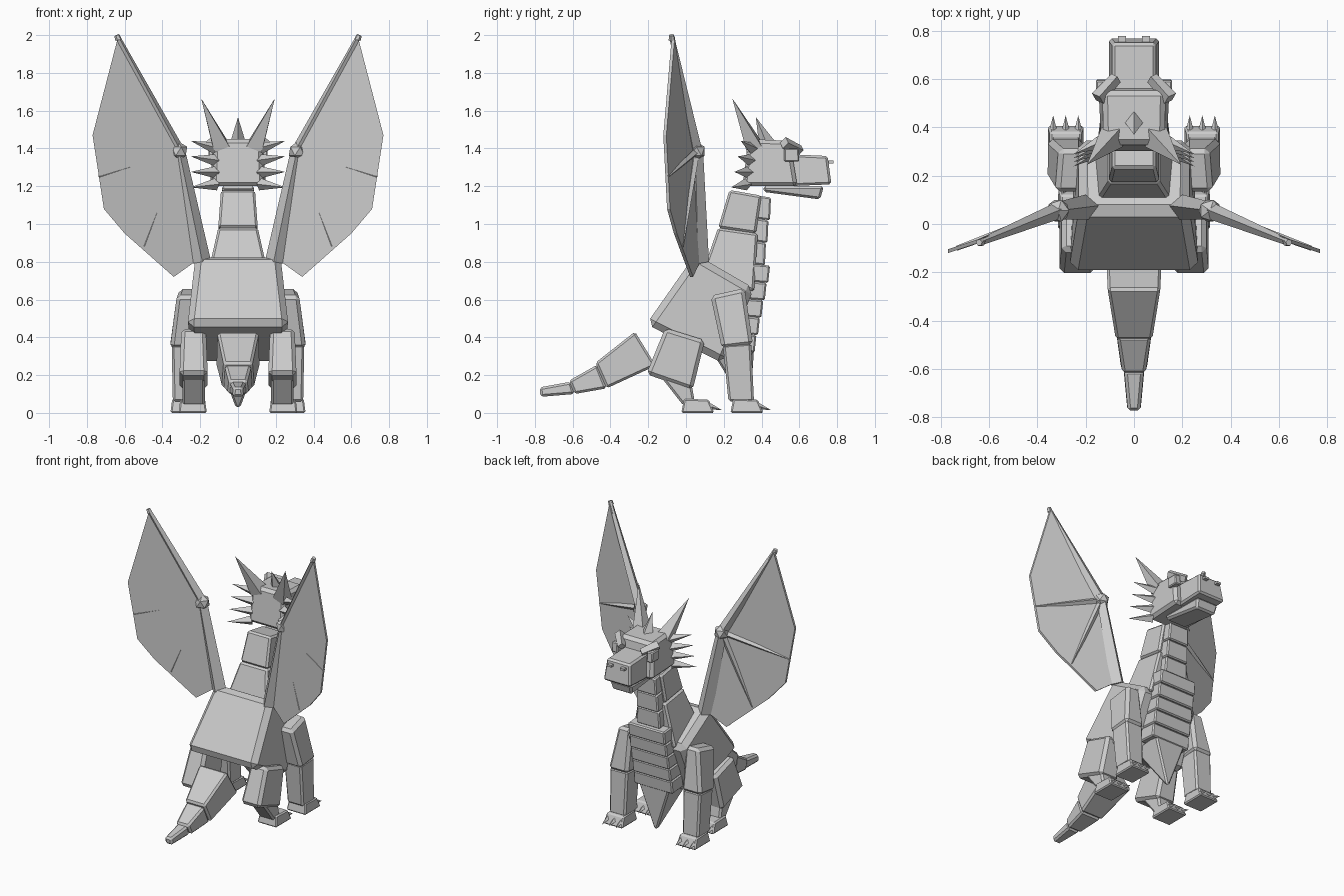
import bpy, bmesh
from mathutils import Vector

cube = bpy.data.objects.get("Cube")
if cube:
    bpy.data.objects.remove(cube)

grey = bpy.data.materials.new("stone grey")
grey.use_nodes = True
grey.diffuse_color = (0.6, 0.6, 0.6, 1)
grey.node_tree.nodes["Principled BSDF"].inputs["Base Color"].default_value = (0.6, 0.6, 0.6, 1)


def finish(name, bm, bevel=0.0):
    bmesh.ops.recalc_face_normals(bm, faces=bm.faces)
    mesh = bpy.data.meshes.new(name)
    bm.to_mesh(mesh)
    bm.free()
    mesh.materials.append(grey)
    ob = bpy.data.objects.new(name, mesh)
    bpy.context.collection.objects.link(ob)
    if bevel:
        mod = ob.modifiers.new("chamfer", 'BEVEL')
        mod.width = bevel
        mod.segments = 1
        mod.limit_method = 'ANGLE'
    return ob


def slab(name, side, half, x=0.0, bevel=0.012):
    """Block from a side outline of (y, z); half width and centre x may vary per point."""
    n = len(side)
    half = half if isinstance(half, (list, tuple)) else [half] * n
    x = x if isinstance(x, (list, tuple)) else [x] * n
    bm = bmesh.new()
    rings = [[bm.verts.new((x[i] + s * half[i], y, z)) for i, (y, z) in enumerate(side)]
             for s in (-1, 1)]
    for r in rings:
        bm.faces.new(r)
    for i in range(n):
        j = (i + 1) % n
        bm.faces.new((rings[0][i], rings[0][j], rings[1][j], rings[1][i]))
    return finish(name, bm, bevel)


def rod(name, a, b, r1, r2, sides=4):
    """Tapered rod or spike from a to b."""
    a, b = Vector(a), Vector(b)
    bm = bmesh.new()
    bmesh.ops.create_cone(bm, cap_ends=True, segments=sides, radius1=r1, radius2=r2,
                          depth=(b - a).length)
    rot = (b - a).to_track_quat('Z', 'Y').to_matrix().to_4x4()
    bmesh.ops.transform(bm, verts=bm.verts, matrix=rot)
    bmesh.ops.translate(bm, verts=bm.verts, vec=(a + b) / 2)
    return finish(name, bm)


def lerp(a, b, t):
    return tuple(p + (q - p) * t for p, q in zip(a, b))


# Torso and neck
slab("torso", [(-.21, .47), (.05, .84), (.36, .66), (.2, .26)], [.27, .225, .23, .25], bevel=.035)
slab("neck_base", [(.1, .78), (.17, .98), (.38, .95), (.36, .64)], [.15, .105, .105, .17])
slab("neck_top", [(.17, .98), (.23, 1.18), (.4, 1.15), (.37, .95)], [.105, .09, .09, .105])


# Overlapping plates down the throat and chest
def plates(name, top, bottom, count, w1, w2, depth):
    for i in range(count):
        a, b = lerp(top, bottom, i / count), lerp(top, bottom, (i + 1) / count)
        wa = w1 + (w2 - w1) * i / count
        wb = w1 + (w2 - w1) * (i + 1) / count
        slab(f"{name}_{i + 1}", [(a[0] - depth, a[1] + .01), a, (b[0] + .008, b[1]),
                                 (b[0] - depth, b[1] + .01)], [wa, wa, wb, wb], bevel=.008)


plates("throat_plate", (.45, 1.14), (.41, .78), 3, .075, .09, .07)
plates("chest_plate", (.445, .78), (.355, .32), 5, .14, .15, .12)
slab("belly_point", [(.14, .32), (.36, .34), (.34, .03), (.32, .03)], [.12, .12, .012, .012])

# Tail
slab("tail_base", [(-.16, .25), (-.27, .43), (-.48, .265), (-.42, .13)], [.115, .11, .075, .085])
slab("tail_middle", [(-.42, .13), (-.47, .255), (-.62, .17), (-.59, .1)], [.078, .07, .047, .055])
slab("tail_tip", [(-.59, .1), (-.61, .165), (-.775, .135), (-.77, .085)], [.045, .04, .025, .028])

# Head
slab("skull", [(.3, 1.2), (.33, 1.45), (.55, 1.44), (.59, 1.2)], [.135, .125, .13, .15], bevel=.02)
slab("snout", [(.53, 1.2), (.53, 1.37), (.75, 1.36), (.77, 1.21)], [.105, .09, .09, .105])
slab("jaw", [(.41, 1.2), (.41, 1.17), (.71, 1.13), (.73, 1.2)], [.09, .08, .075, .085])
rod("middle_horn", (0, .43, 1.42), (0, .37, 1.565), .045, 0)

for s, tag in ((1, "left"), (-1, "right")):
    # Nostrils, brows and eyes
    slab(f"{tag}_nostril", [(.755, 1.32), (.755, 1.335), (.78, 1.335), (.78, 1.32)], .016,
         s * .05, bevel=0)
    rod(f"{tag}_brow", (s * .15, .52, 1.43), (s * .075, .605, 1.39), .032, .026)
    slab(f"{tag}_eye", [(.52, 1.33), (.52, 1.4), (.595, 1.4), (.6, 1.33)], .022, s * .135, bevel=.006)

    # Horns and cheek spikes
    rod(f"{tag}_horn", (s * .09, .36, 1.41), (s * .195, .245, 1.665), .06, 0)
    for i in range(4):
        z = 1.4 - i * .063
        rod(f"{tag}_cheek_spike_{i + 1}", (s * .115, .35 - i * .01, z),
            (s * .25, .29 - i * .017, 1.44 - i * .082), .033, 0)

    # Front leg
    slab(f"{tag}_upper_arm", [(.13, .62), (.31, .66), (.355, .36), (.19, .34)],
         [.06, .05, .075, .075], [s * q for q in (.265, .26, .285, .285)], .02)
    slab(f"{tag}_forearm", [(.195, .36), (.345, .37), (.36, .06), (.225, .06)],
         [.068, .068, .062, .062], s * .283)
    # Hind leg
    slab(f"{tag}_thigh", [(-.11, .45), (.1, .385), (.035, .12), (-.21, .205)],
         [.065, .065, .075, .075], s * .235, .02)
    slab(f"{tag}_shin", [(-.14, .2), (.03, .15), (.05, .04), (-.015, .04)], .06, s * .235)
    # Feet with three claws each
    for part, y, x in (("front", .235, .283), ("hind", -.025, .24)):
        slab(f"{tag}_{part}_foot", [(y, 0), (y + .015, .075), (y + .145, .07), (y + .175, 0)],
             [.075, .065, .065, .075], s * x, .008)
        for k in (-1, 0, 1):
            cx = s * x + k * .052
            rod(f"{tag}_{part}_claw_{k + 2}", (cx, y + .15, .035), (cx, y + .215, .015), .017, 0)

    # Wing: points lie on one slanting plane
    def wp(x, z, dy=0.0):
        return (s * x, .142 - .33 * x + dy, z)

    bm = bmesh.new()
    outline = [(.635, 1.99), (.77, 1.47), (.71, 1.08), (.6, .95), (.34, .72), (.2, .82), (.31, 1.38)]
    rings = [[bm.verts.new(wp(x, z, d)) for x, z in outline] for d in (-.008, .008)]
    for r in rings:
        bm.faces.new(r)
    for i in range(len(outline)):
        j = (i + 1) % len(outline)
        bm.faces.new((rings[0][i], rings[0][j], rings[1][j], rings[1][i]))
    finish(f"{tag}_wing_membrane", bm)

    elbow = (s * .315, .055, 1.385)
    rod(f"{tag}_wing_arm", (s * .195, .07, .8), elbow, .052, .036)
    rod(f"{tag}_wing_forearm", elbow, (s * .637, -.075, 1.99), .035, .014)
    rod(f"{tag}_wing_tip", (s * .632, -.075, 1.975), (s * .642, -.077, 2.0), .018, .014, 6)
    for i, (x, z) in enumerate(((.735, 1.25), (.5, .88))):
        rod(f"{tag}_wing_finger_{i + 1}", elbow, wp(x, z), .02, .01)
    bm = bmesh.new()
    bmesh.ops.create_icosphere(bm, subdivisions=1, radius=.052)
    bmesh.ops.translate(bm, verts=bm.verts, vec=elbow)
    finish(f"{tag}_wing_elbow", bm)
